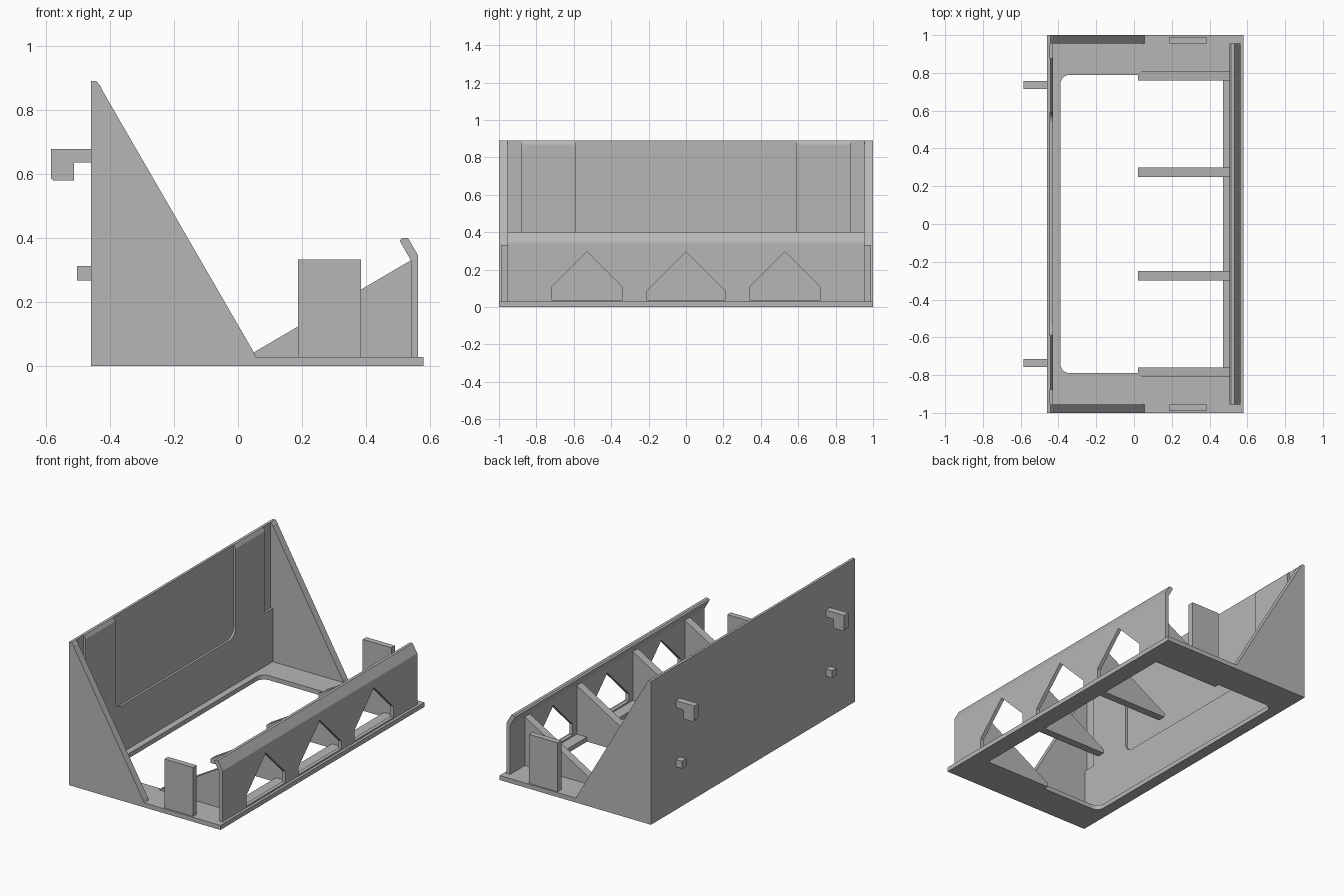
import bpy, bmesh, math
from mathutils import Vector

if "Cube" in bpy.data.objects:
    bpy.data.objects.remove(bpy.data.objects["Cube"], do_unlink=True)

grey = bpy.data.materials.new("plain_grey")
grey.use_nodes = True
colour = (0.47, 0.47, 0.47, 1)
grey.diffuse_color = colour
grey.node_tree.nodes["Principled BSDF"].inputs["Base Color"].default_value = colour

# How a 2D profile point and a depth become a 3D point, per extrusion axis
PLACE = {
    "x": lambda a, b, d: (d, a, b),
    "y": lambda a, b, d: (a, d, b),
    "z": lambda a, b, d: (a, b, d),
}


def prism(name, axis, profile, lo, hi):
    """Extrude a flat profile along an axis between two depths."""
    bm = bmesh.new()
    face = bm.faces.new([bm.verts.new(PLACE[axis](a, b, lo)) for a, b in profile])
    grown = bmesh.ops.extrude_face_region(bm, geom=[face])["geom"]
    shift = Vector(PLACE[axis](0, 0, hi - lo))
    bmesh.ops.translate(bm, verts=[v for v in grown if isinstance(v, bmesh.types.BMVert)], vec=shift)
    bmesh.ops.recalc_face_normals(bm, faces=bm.faces[:])
    mesh = bpy.data.meshes.new(name)
    bm.to_mesh(mesh)
    bm.free()
    mesh.materials.append(grey)
    obj = bpy.data.objects.new(name, mesh)
    bpy.context.collection.objects.link(obj)
    return obj


def rect(a0, a1, b0, b1):
    return [(a0, b0), (a1, b0), (a1, b1), (a0, b1)]


def fillet(ca, cb, radius, start):
    """Quarter-circle points, counter-clockwise from the start angle."""
    return [(ca + radius * math.cos(math.radians(start + 15 * i)),
             cb + radius * math.sin(math.radians(start + 15 * i))) for i in range(7)]


def cut(obj, cutters):
    """Subtract the cutters, keep the result and drop the cutters."""
    for c in cutters:
        c.hide_render = True
        mod = obj.modifiers.new("cut", "BOOLEAN")
        mod.operation = "DIFFERENCE"
        mod.solver = "EXACT"
        mod.object = c
    graph = bpy.context.evaluated_depsgraph_get()
    result = bpy.data.meshes.new_from_object(obj.evaluated_get(graph))
    obj.modifiers.clear()
    obj.data = result
    for c in cutters:
        bpy.data.objects.remove(c, do_unlink=True)


# Base frame with a large opening, rounded at the back wall
base = prism("base_frame", "z", rect(-0.46, 0.58, -1, 1), 0, 0.028)
opening = ([(0.47, -0.79), (0.47, 0.79)]
           + fillet(-0.34, 0.74, 0.05, 90) + fillet(-0.34, -0.74, 0.05, 180))
cut(base, [prism("opening_cutter", "z", opening, -0.1, 0.1)])

# Tall back wall with a wide central pocket and two narrow end pockets
wall_profile = [(-0.46, 0), (-0.43, 0), (-0.43, 0.868), (-0.442, 0.89), (-0.46, 0.89)]
wall = prism("back_wall", "y", wall_profile, -1, 1)
pocket = ([(0.59, 1), (-0.59, 1)]
          + fillet(-0.53, 0.38, 0.06, 180) + fillet(0.53, 0.38, 0.06, 270))
pockets = [prism("pocket_cutter", "x", pocket, -0.444, -0.3)]
for s in (-1, 1):
    pockets.append(prism("end_pocket_cutter", "x",
                         rect(*sorted((s * 0.88, s * 0.955)), 0.36, 1), -0.444, -0.3))
cut(wall, pockets)

# Front lip with a bent top edge and three house-shaped windows
lip_profile = [(0.54, 0.028), (0.54, 0.33), (0.505, 0.392), (0.513, 0.4),
               (0.531, 0.4), (0.563, 0.345), (0.563, 0.028)]
lip = prism("front_lip", "y", lip_profile, -0.955, 0.955)
windows = []
for y, half in ((-0.53, 0.19), (0, 0.212), (0.53, 0.19)):
    shape = [(y - half, 0.037), (y + half, 0.037), (y + half, 0.295 - half),
             (y, 0.295), (y - half, 0.295 - half)]
    windows.append(prism("window_cutter", "x", shape, 0.45, 0.7))
cut(lip, windows)

# Mirrored parts on both ends
for s, side in ((-1, "right"), (1, "left")):
    def span(a, b):
        return sorted((s * a, s * b))

    # Triangular end walls
    prism("end_wall_" + side, "y",
          [(-0.46, 0), (0.04, 0), (0.055, 0.028), (0.048, 0.045), (-0.425, 0.863),
           (-0.428, 0.872), (-0.442, 0.89), (-0.46, 0.89)], *span(0.955, 1))

    # Upright side tabs
    prism("side_tab_" + side, "y", rect(0.188, 0.385, 0.028, 0.332), *span(0.955, 0.99))

    # Sloping support ribs
    for label, y in (("outer", 0.785), ("inner", 0.275)):
        prism(label + "_rib_" + side, "y",
              [(0.02, 0), (0.54, 0), (0.54, 0.33), (0.02, 0.025)], *span(y - 0.025, y + 0.025))

    # Hanging hooks and locating pegs behind the wall
    prism("hook_" + side, "y",
          [(-0.46, 0.635), (-0.46, 0.678), (-0.585, 0.678), (-0.585, 0.587),
           (-0.577, 0.579), (-0.512, 0.579), (-0.512, 0.635)], *span(0.715, 0.757))
    prism("peg_" + side, "y", rect(-0.503, -0.46, 0.267, 0.313), *span(0.715, 0.757))
